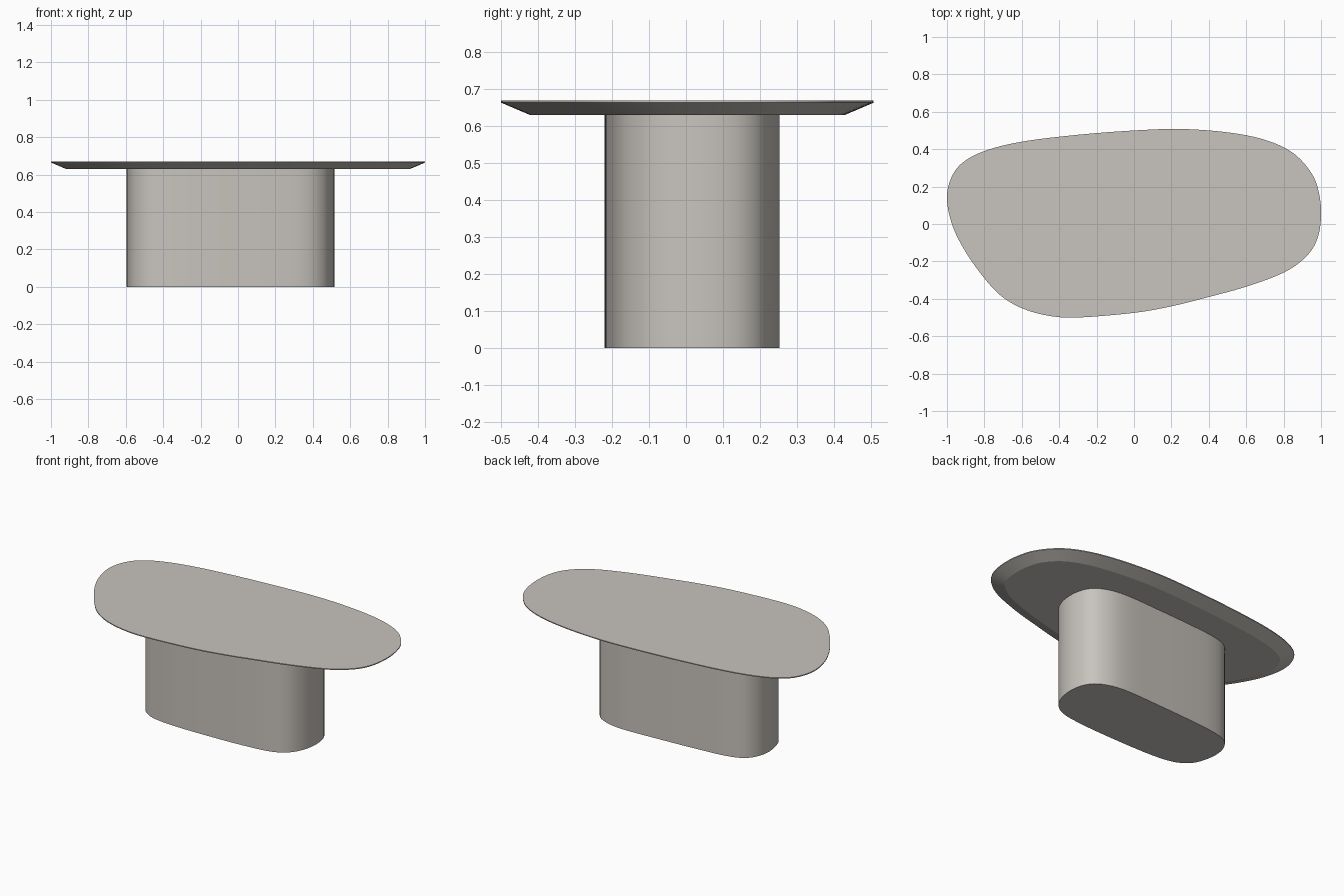
import bpy, bmesh, math
from mathutils import Vector

if "Cube" in bpy.data.objects:
    bpy.data.objects.remove(bpy.data.objects["Cube"])

stone = bpy.data.materials.new("warm_grey_stone")
stone.diffuse_color = (0.58, 0.55, 0.51, 1)
stone.use_nodes = True
stone.node_tree.nodes["Principled BSDF"].inputs["Base Color"].default_value = stone.diffuse_color


def smooth_loop(points, steps=6):
    """Closed Catmull-Rom curve through the given plan points."""
    p = [Vector(q) for q in points]
    n, out = len(p), []
    for i in range(n):
        a, b, c, d = p[i - 1], p[i], p[(i + 1) % n], p[(i + 2) % n]
        for k in range(steps):
            t = k / steps
            out.append(0.5 * (2 * b + (c - a) * t + (2 * a - 5 * b + 4 * c - d) * t**2
                              + (3 * b - a - 3 * c + d) * t**3))
    return out


def inset(loop, dist):
    """Offset a counter-clockwise loop inwards."""
    out = []
    for i, q in enumerate(loop):
        t = (loop[(i + 1) % len(loop)] - loop[i - 1]).normalized()
        out.append(q + Vector((-t.y, t.x)) * dist)
    return out


def loft(name, rings):
    """Stack (plan loop, height) rings from bottom to top, capped at both ends."""
    bm = bmesh.new()
    rows = [[bm.verts.new((q.x, q.y, z)) for q in loop] for loop, z in rings]
    n = len(rows[0])
    for lo, hi in zip(rows, rows[1:]):
        for i in range(n):
            j = (i + 1) % n
            bm.faces.new((lo[i], lo[j], hi[j], hi[i]))
    bm.faces.new(rows[0][::-1])
    bm.faces.new(rows[-1])
    mesh = bpy.data.meshes.new(name)
    bm.to_mesh(mesh)
    bm.free()
    mesh.materials.append(stone)
    obj = bpy.data.objects.new(name, mesh)
    bpy.context.collection.objects.link(obj)
    bpy.ops.object.select_all(action='DESELECT')
    obj.select_set(True)
    bpy.context.view_layer.objects.active = obj
    bpy.ops.object.shade_smooth_by_angle(angle=math.radians(20))


# Plan outlines, counter-clockwise
top_plan = smooth_loop([
    (1.0, 0.04), (0.99, 0.16), (0.95, 0.27), (0.85, 0.38), (0.7, 0.45), (0.5, 0.49),
    (0.25, 0.508), (0.0, 0.50), (-0.3, 0.477), (-0.6, 0.44), (-0.8, 0.39), (-0.92, 0.325),
    (-0.98, 0.24), (-1.0, 0.13), (-0.97, -0.01), (-0.9, -0.15), (-0.8, -0.29),
    (-0.71, -0.385), (-0.6, -0.45), (-0.46, -0.49), (-0.3, -0.50), (0.0, -0.475),
    (0.2, -0.44), (0.4, -0.39), (0.6, -0.335), (0.8, -0.26), (0.92, -0.175), (0.98, -0.08)])
base_plan = smooth_loop([
    (0.515, 0.06), (0.49, 0.16), (0.42, 0.222), (0.28, 0.253), (0.0, 0.243), (-0.25, 0.228),
    (-0.42, 0.21), (-0.52, 0.178), (-0.575, 0.115), (-0.595, 0.03), (-0.584, -0.06),
    (-0.552, -0.135), (-0.49, -0.185), (-0.4, -0.21), (-0.25, -0.22), (0.0, -0.217),
    (0.2, -0.207), (0.36, -0.185), (0.45, -0.135), (0.5, -0.05)])

# Table top: thin lip with a wide chamfer underneath
loft("table_top", [(inset(top_plan, 0.08), 0.63), (top_plan, 0.664), (top_plan, 0.67)])
# Solid pedestal
loft("pedestal_base", [(base_plan, 0.0), (base_plan, 0.63)])
